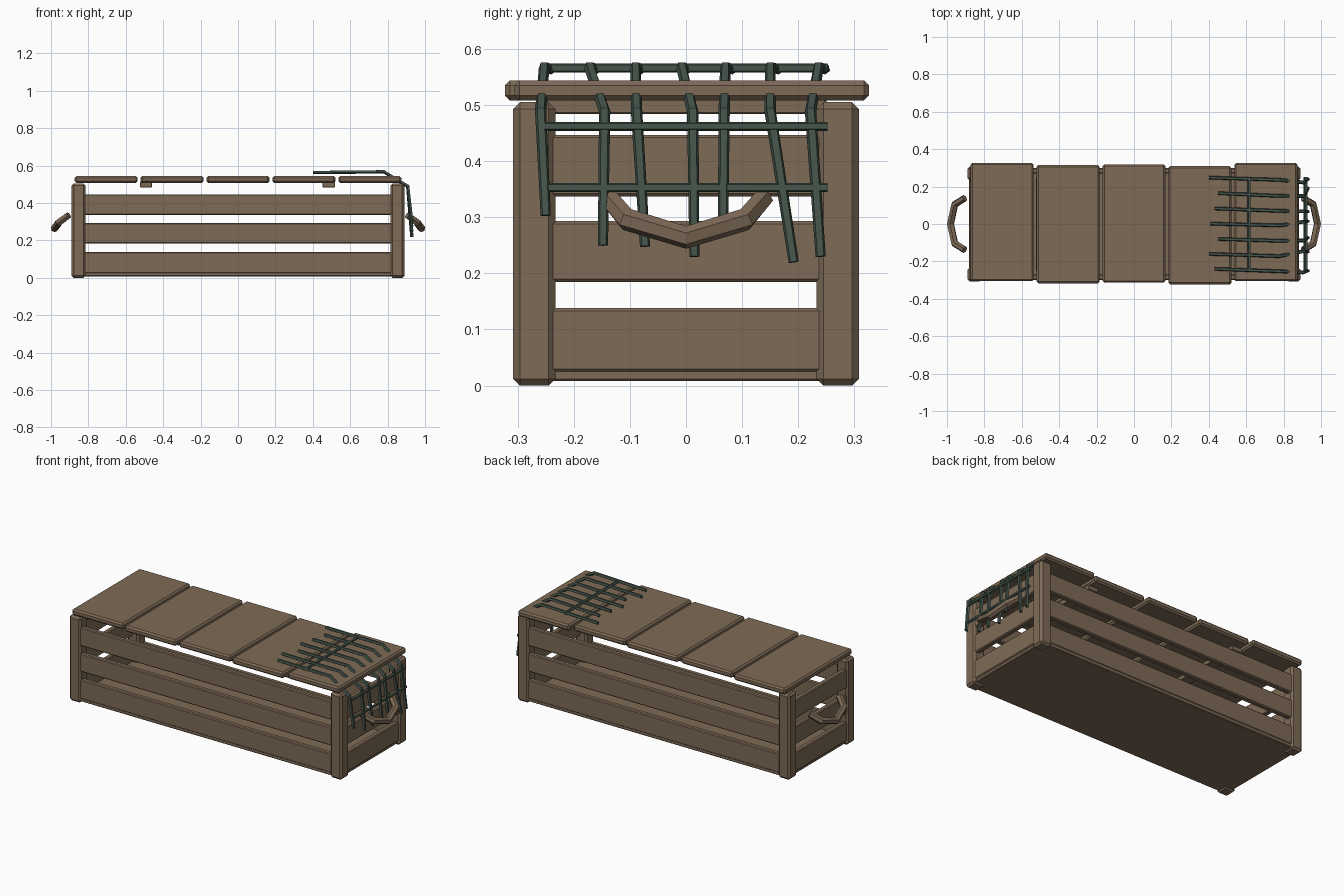
import bpy, bmesh, math
from mathutils import Vector

if "Cube" in bpy.data.objects:
    bpy.data.objects.remove(bpy.data.objects["Cube"])


def material(name, rgb):
    m = bpy.data.materials.new(name)
    m.diffuse_color = (*rgb, 1)
    m.use_nodes = True
    m.node_tree.nodes["Principled BSDF"].inputs["Base Color"].default_value = m.diffuse_color
    return m


WOOD = material("weathered wood", (0.21, 0.146, 0.094))
GREEN = material("dark green cord", (0.06, 0.092, 0.072))


def finish(name, bm, mat):
    bmesh.ops.recalc_face_normals(bm, faces=bm.faces)
    me = bpy.data.meshes.new(name)
    bm.to_mesh(me)
    bm.free()
    me.materials.append(mat)
    ob = bpy.data.objects.new(name, me)
    bpy.context.collection.objects.link(ob)
    return ob


def box(name, lo, hi, bevel=0.006, mat=WOOD):
    """Chamfered box between two corners."""
    bm = bmesh.new()
    bmesh.ops.create_cube(bm, size=1)
    for v in bm.verts:
        v.co = [(a + b) / 2 + c * (b - a) for a, b, c in zip(lo, hi, v.co)]
    bmesh.ops.bevel(bm, geom=bm.edges[:], offset=bevel, segments=1,
                    affect='EDGES', profile=0.5)
    return finish(name, bm, mat)


def tube(name, pts, radius, sides, mat, ref):
    """Faceted bar swept along a polyline, with mitred corners."""
    bm = bmesh.new()
    pts = [Vector(p) for p in pts]
    rings = []
    for i, p in enumerate(pts):
        a = (p - pts[i - 1]).normalized() if i else None
        b = (pts[i + 1] - p).normalized() if i < len(pts) - 1 else None
        t = ((a or b) + (b or a)).normalized()
        mitre = 1 / max(0.5, t.dot(a or b))
        u = Vector(ref).cross(t).normalized()
        w = t.cross(u)
        ring = []
        for k in range(sides):
            g = 2 * math.pi * k / sides
            ring.append(bm.verts.new(p + radius * mitre * (u * math.cos(g) + w * math.sin(g))))
        rings.append(ring)
    for r, s in zip(rings, rings[1:]):
        for k in range(sides):
            j = (k + 1) % sides
            bm.faces.new((r[k], r[j], s[j], s[k]))
    bm.faces.new(rings[0])
    bm.faces.new(rings[-1])
    return finish(name, bm, mat)


# Corner posts
for sx in (-1, 1):
    for sy in (-1, 1):
        x, y = sorted((sx * 0.89, sx * 0.815)), sorted((sy * 0.308, sy * 0.233))
        box("corner_post", (x[0], y[0], 0), (x[1], y[1], 0.505), 0.012)

# Side and end slats, three high
for z0, z1 in ((0.025, 0.138), (0.185, 0.293), (0.337, 0.447)):
    for s in (-1, 1):
        y = sorted((s * 0.3, s * 0.27))
        box("long_slat", (-0.85, y[0], z0), (0.85, y[1], z1), 0.005)
        x = sorted((s * 0.882, s * 0.852))
        box("end_slat", (x[0], -0.27, z0), (x[1], 0.27, z1), 0.005)

# Floor
box("floor", (-0.875, -0.297, 0.008), (0.875, 0.297, 0.034), 0.004)

# Lid planks, each slightly shifted, and the two battens below
for i, dy in enumerate((0.01, -0.001, 0.003, -0.007, 0.01)):
    x = (i - 2) * 0.3525
    box("lid_plank", (x - 0.168, dy - 0.316, 0.508), (x + 0.168, dy + 0.316, 0.544), 0.009)
for x in (-0.492, 0.485):
    box("lid_batten", (x - 0.033, -0.25, 0.484), (x + 0.033, 0.25, 0.512), 0.003)

# Carrying handles
for s in (-1, 1):
    path = [(0.905, -0.138, 0.335), (0.958, -0.105, 0.296), (0.981, 0, 0.264),
            (0.958, 0.105, 0.296), (0.905, 0.138, 0.335)]
    tube("handle", [(s * x, y, z) for x, y, z in path], 0.019, 6, WOOD, (s * 0.6, 0, 0.8))

# Net strands draped over the lid edge:
# start x, start y, y at lid bend, y at end bend, tip y, tip z
strands = [
    (0.43, -0.24, -0.253, -0.259, -0.25, 0.303),
    (0.40, -0.16, -0.172, -0.145, -0.148, 0.25),
    (0.45, -0.08, -0.09, -0.088, -0.073, 0.248),
    (0.41, 0.002, -0.008, 0.012, 0.015, 0.23),
    (0.43, 0.083, 0.07, 0.068, 0.066, 0.275),
    (0.45, 0.165, 0.15, 0.15, 0.192, 0.22),
    (0.40, 0.248, 0.236, 0.222, 0.24, 0.23),
]
for x, y0, y1, y2, y3, z in strands:
    tube("net_strand", [(x, y0, 0.564), (0.78, y1, 0.568), (0.908, y2, 0.49), (0.93, y3, z)],
         0.0095, 5, GREEN, (0, 1, 0))

# Net cross cords
for x, z in ((0.615, 0.566), (0.914, 0.462), (0.922, 0.353)):
    tube("net_cross_cord", [(x, -0.252, z), (x, 0.252, z)], 0.0085, 5, GREEN, (0, 0, 1))
